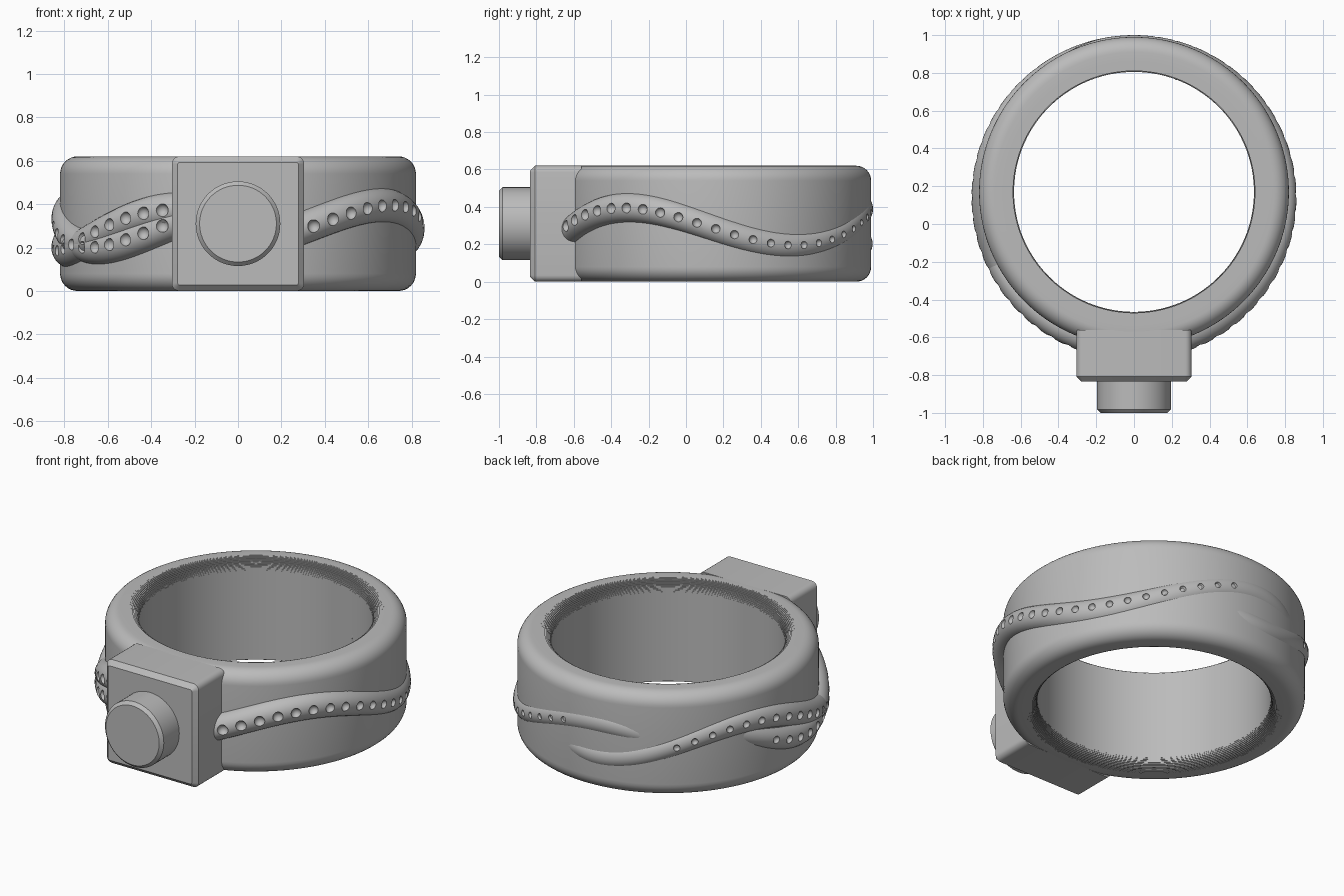
import bpy, bmesh
from math import sin, cos, pi, radians
from mathutils import Vector, Matrix

if "Cube" in bpy.data.objects:
    bpy.data.objects.remove(bpy.data.objects["Cube"])

HEIGHT, OUTER, INNER, BAND_Y = 0.62, 0.82, 0.635, 0.17
MID = HEIGHT / 2

metal = bpy.data.materials.new("grey metal")
metal.use_nodes = True
GREY = (0.5, 0.5, 0.5, 1)
metal.diffuse_color = GREY
metal.node_tree.nodes["Principled BSDF"].inputs["Base Color"].default_value = GREY


def finish(name, bm):
    """Turn a bmesh into a shaded, coloured object."""
    bmesh.ops.recalc_face_normals(bm, faces=bm.faces)
    mesh = bpy.data.meshes.new(name)
    bm.to_mesh(mesh)
    bm.free()
    mesh.materials.append(metal)
    ob = bpy.data.objects.new(name, mesh)
    bpy.context.collection.objects.link(ob)
    shade(ob)
    return ob


def shade(ob):
    bpy.ops.object.select_all(action='DESELECT')
    ob.select_set(True)
    bpy.context.view_layer.objects.active = ob
    bpy.ops.object.shade_smooth_by_angle(angle=radians(32))


def skin(rings, closed):
    """Bridge a sequence of equal point loops, looped or capped."""
    bm = bmesh.new()
    loops = [[bm.verts.new(p) for p in ring] for ring in rings]
    n = len(loops[0])
    pairs = list(zip(loops, loops[1:]))
    if closed:
        pairs.append((loops[-1], loops[0]))
    else:
        bm.faces.new(loops[0])
        bm.faces.new(loops[-1])
    for a, b in pairs:
        for i in range(n):
            j = (i + 1) % n
            bm.faces.new((a[i], a[j], b[j], b[i]))
    return bm


# Band: rounded outer edges, finely stepped inner edges
def band_profile():
    fillet, steps, arc = 0.08, 12, 8
    half = []
    for i in range(arc + 1):
        a = pi / 2 * i / arc
        half.append((OUTER - fillet * (1 - cos(a)), MID - fillet * (1 - sin(a))))
    r = 0.07
    for i in range(steps):
        a, b = pi / 2 * i / steps, pi / 2 * (i + 1) / steps
        rad = INNER + r * (1 - sin(b))
        half.append((rad, MID - r * (1 - cos(a))))
        half.append((rad, MID - r * (1 - cos(b))))
    return half + [(rad, -z) for rad, z in reversed(half)]


profile = band_profile()
SEGMENTS = 144
finish("band", skin([[(r * sin(a), BAND_Y - r * cos(a), MID + z) for r, z in profile]
                     for a in (2 * pi * k / SEGMENTS for k in range(SEGMENTS))], True))

# Square head, with rounded long edges and a chamfered front
bm = bmesh.new()
bmesh.ops.create_cube(bm, size=1)
bmesh.ops.scale(bm, vec=(0.61, 0.275, HEIGHT), verts=bm.verts)
bmesh.ops.translate(bm, vec=(0, -0.6975, MID), verts=bm.verts)
long_edges = [e for e in bm.edges if abs(e.verts[0].co.y - e.verts[1].co.y) > 0.1]
bmesh.ops.bevel(bm, geom=long_edges, offset=0.035, segments=5, profile=0.5, affect='EDGES')
front = [e for e in bm.edges if all(v.co.y < -0.83 for v in e.verts)]
bmesh.ops.bevel(bm, geom=front, offset=0.027, segments=1, affect='EDGES')
finish("square_head", bm)

# Round stud on the head
bm = bmesh.new()
bmesh.ops.create_cone(bm, cap_ends=True, segments=64, radius1=0.195, radius2=0.195, depth=0.2,
                      matrix=Matrix.Translation((0, -0.9, MID)) @ Matrix.Rotation(pi / 2, 4, 'X'))
rim = [e for e in bm.edges if all(v.co.y < -0.99 for v in e.verts)]
bmesh.ops.bevel(bm, geom=rim, offset=0.018, segments=1, affect='EDGES')
finish("round_stud", bm)

# Wavy strands: angles run from the front, past the +x side, round the back
TUBE, REACH, STRAND_Y = 0.08, 0.86, 0.14


def strand_point(deg, wave, out):
    base, swing, peak, rate = wave
    a = radians(deg)
    z = base + swing * cos(rate * radians(deg - peak))
    return Vector((out * sin(a), STRAND_Y - out * cos(a), z))


def strand(name, start, end, wave, fade_at, pits):
    rings = []
    for k in range(121):
        deg = start + (end - start) * k / 120
        # sink the buried end below the band surface
        sink = max(0, 1 - abs(deg - fade_at) / 28) if fade_at else 0
        centre = strand_point(deg, wave, REACH - TUBE - 0.04 * sink ** 2)
        a = radians(deg)
        axis = Vector((sin(a), -cos(a), 0))
        rings.append([centre + TUBE * (axis * cos(t) + Vector((0, 0, sin(t))))
                      for t in (2 * pi * i / 32 for i in range(32))])
    ob = finish(name, skin(rings, False))

    # Row of round pits sunk into the strand
    bm = bmesh.new()
    first, last = pits
    count = round((last - first) / 6.8)
    for k in range(count + 1):
        deg = first + (last - first) * k / count
        size = 0.024 + 0.007 * cos(radians(deg))
        place = Matrix.Translation(strand_point(deg, wave, REACH))
        bmesh.ops.create_uvsphere(bm, u_segments=16, v_segments=10, radius=size, matrix=place)
    cutter = finish(name + "_pit_cutter", bm)
    cutter.hide_render = True
    cut = ob.modifiers.new("pits", 'BOOLEAN')
    cut.operation, cut.solver, cut.object = 'DIFFERENCE', 'EXACT', cutter
    bpy.context.view_layer.objects.active = ob
    bpy.ops.object.modifier_apply(modifier="pits")
    bpy.data.objects.remove(cutter)
    shade(ob)


strand("left_strand", 15, 216, (0.295, 0.1, 56, 2.75), 216, (24, 172))
strand("right_long_strand", 160, 345, (0.3, 0.1, 246, 3), 160, (217, 336))
strand("right_short_strand", 238, 345, (0.28, 0.095, 341, 3), 238, (257, 336))
